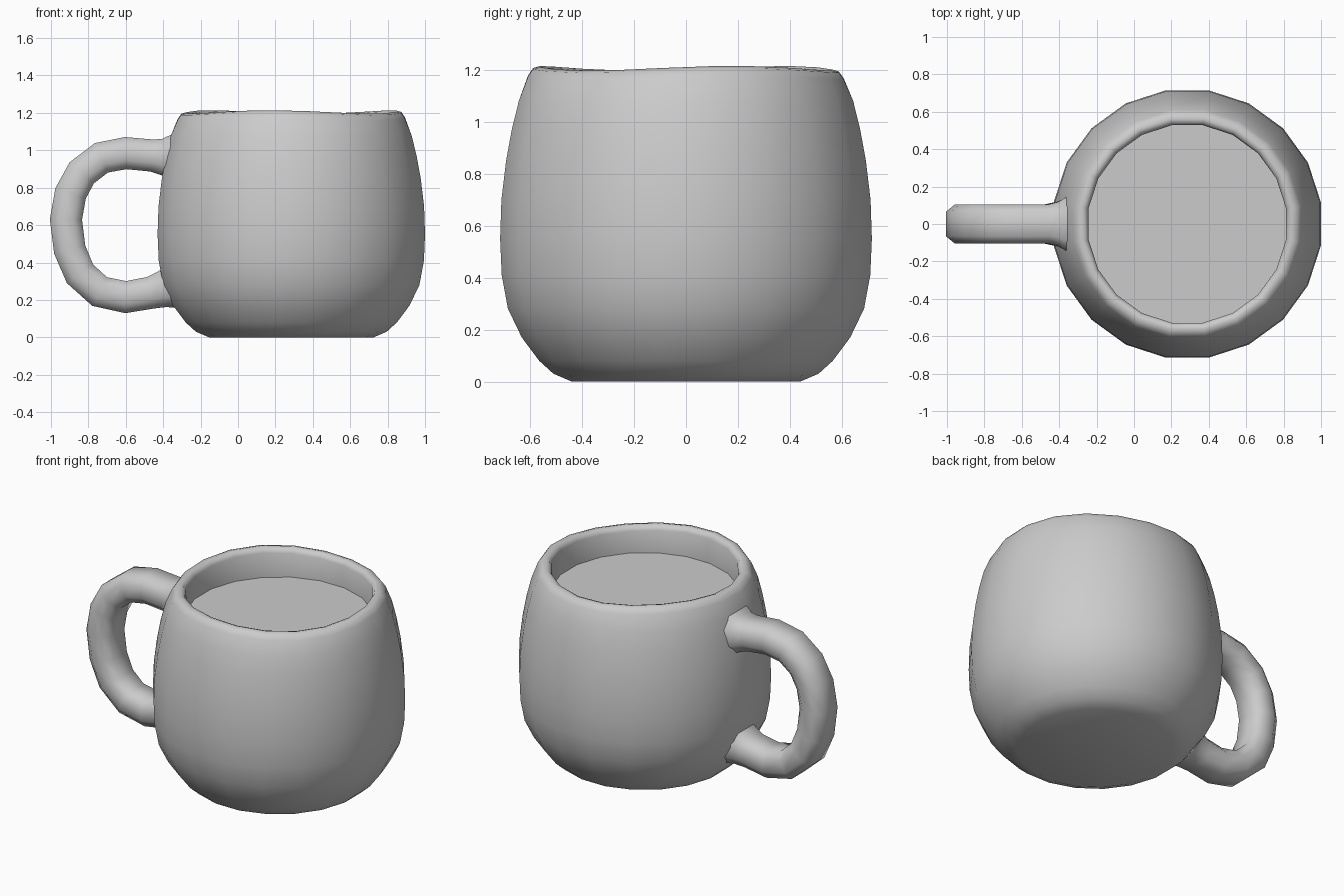
import bpy, bmesh, math
from mathutils import Vector

if "Cube" in bpy.data.objects:
    bpy.data.objects.remove(bpy.data.objects["Cube"])

SIDES = 20
CX = 0.285


def loft(name, rings, cap_start=True, cap_end=True):
    """Skin a list of closed rings with quads and cap the ends."""
    bm = bmesh.new()
    loops = [[bm.verts.new(p) for p in ring] for ring in rings]
    n = len(loops[0])
    for a, b in zip(loops, loops[1:]):
        for i in range(n):
            j = (i + 1) % n
            bm.faces.new((a[i], a[j], b[j], b[i]))
    if cap_start:
        bm.faces.new(loops[0][::-1])
    if cap_end:
        bm.faces.new(loops[-1])
    bmesh.ops.recalc_face_normals(bm, faces=bm.faces)
    mesh = bpy.data.meshes.new(name)
    bm.to_mesh(mesh)
    bm.free()
    obj = bpy.data.objects.new(name, mesh)
    bpy.context.collection.objects.link(obj)
    bpy.ops.object.select_all(action='DESELECT')
    obj.select_set(True)
    bpy.context.view_layer.objects.active = obj
    bpy.ops.object.shade_smooth_by_angle(angle=math.radians(50))
    return obj


def circle(half_width, z):
    """20-sided ring with flats on the axes; the rim is slightly wavy."""
    r = half_width / math.cos(math.pi / SIDES)
    wave = 0.009 if z > 1.15 else 0.0
    ring = []
    for i in range(SIDES):
        a = (i + 0.5) * math.tau / SIDES
        ring.append((CX + r * math.cos(a), r * math.sin(a),
                     z + wave * math.sin(3 * a + 0.6)))
    return ring


# Cup body: outer wall, rounded rim and inner wall down to the drink
profile = [(0.44, 0), (0.51, 0.03), (0.565, 0.08), (0.632, 0.17),
           (0.685, 0.28), (0.709, 0.41), (0.715, 0.55), (0.71, 0.70),
           (0.692, 0.85), (0.67, 0.97), (0.643, 1.08), (0.607, 1.17),
           (0.588, 1.197), (0.56, 1.205), (0.54, 1.198), (0.528, 1.175),
           (0.528, 1.02)]
loft("cup_body", [circle(r, z) for r, z in profile], cap_end=False)

# Drink surface
loft("drink", [circle(0.528, 1.02), circle(0.528, 1.03)])

# Handle: octagonal section swept along a C path, flaring into the body
path = [(-0.32, 0.965, 1.55), (-0.38, 0.965, 1.27), (-0.41, 0.966, 1.12),
        (-0.46, 0.972, 1.0), (-0.60, 0.985, 1), (-0.73, 0.96, 1),
        (-0.835, 0.88, 1), (-0.895, 0.77, 1), (-0.92, 0.63, 1),
        (-0.90, 0.47, 1), (-0.845, 0.34, 1), (-0.74, 0.245, 1),
        (-0.60, 0.215, 1), (-0.47, 0.238, 1.0), (-0.41, 0.255, 1.12),
        (-0.37, 0.265, 1.27), (-0.31, 0.28, 1.6)]
section = [(0.105, 0.038), (0.065, 0.086), (-0.065, 0.086), (-0.105, 0.038),
           (-0.105, -0.038), (-0.065, -0.086), (0.065, -0.086), (0.105, -0.038)]
rings = []
for i, (x, z, s) in enumerate(path):
    a, b = path[max(i - 1, 0)], path[min(i + 1, len(path) - 1)]
    t = Vector((b[0] - a[0], 0, b[1] - a[1])).normalized()
    normal = Vector((t.z, 0, -t.x))
    rings.append([Vector((x, 0, z)) + Vector((0, y * s, 0)) + normal * (h * s)
                  for y, h in section])
loft("handle", rings)
